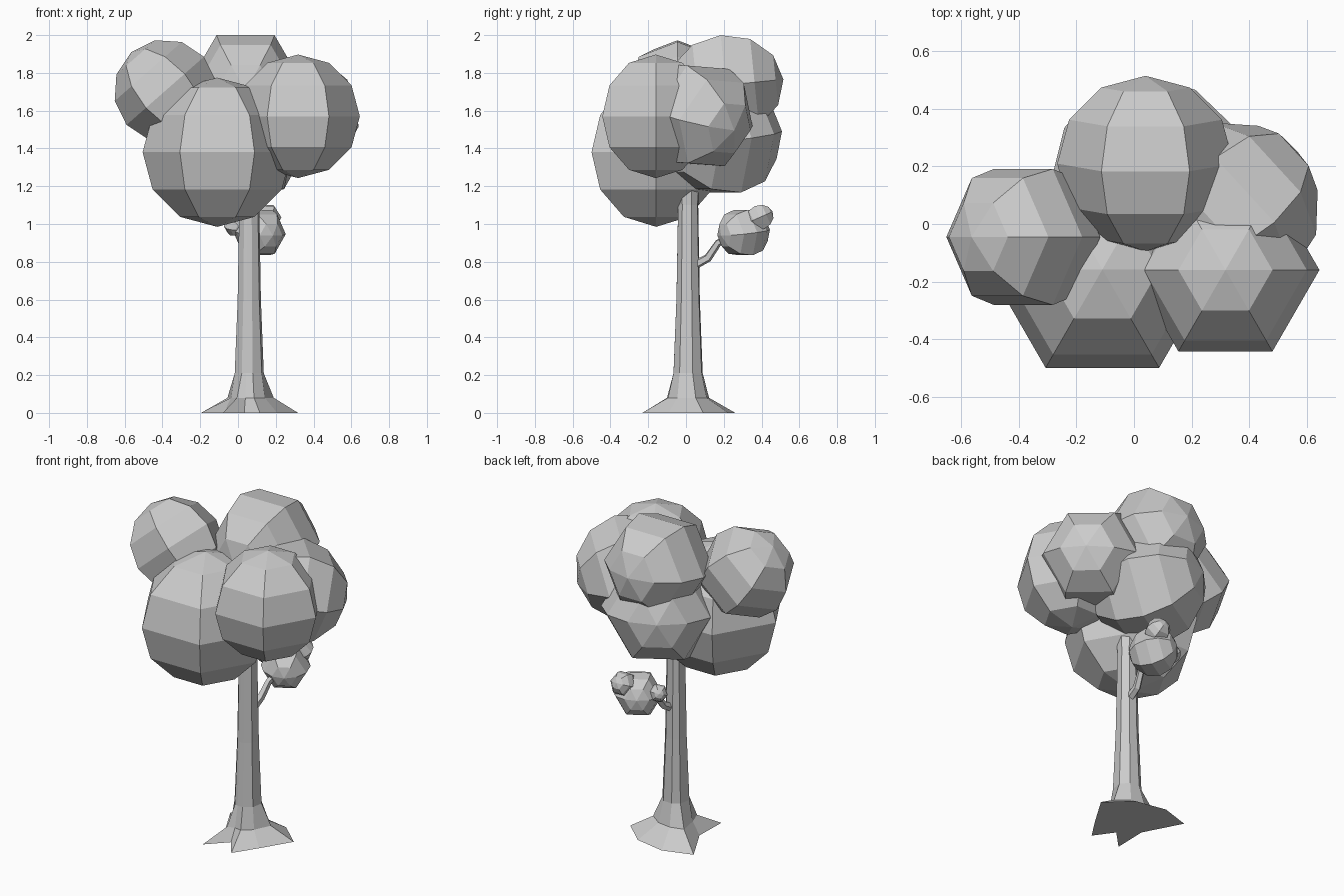
import bpy, bmesh
from math import cos, sin, radians
from mathutils import Vector, Matrix

if "Cube" in bpy.data.objects:
    bpy.data.objects.remove(bpy.data.objects["Cube"])


def finish(bm, name):
    bmesh.ops.recalc_face_normals(bm, faces=bm.faces)
    me = bpy.data.meshes.new(name)
    bm.to_mesh(me)
    bm.free()
    ob = bpy.data.objects.new(name, me)
    bpy.context.collection.objects.link(ob)
    return ob


def puff(name, center, r, axis=(0, 0, 1), side=(1, 0, 0)):
    """Six-sided faceted ball; axis is its pole, side points at a corner."""
    z = Vector(axis).normalized()
    y = Vector(side)
    y = (y - z * y.dot(z)).normalized()
    x = y.cross(z)
    rot = Matrix((x, y, z)).transposed().to_4x4()
    bm = bmesh.new()
    bmesh.ops.create_uvsphere(bm, u_segments=6, v_segments=6, radius=r,
                              matrix=Matrix.Translation(center) @ rot)
    return finish(bm, name)


def loft(name, rings):
    """Skin a list of equal-length point rings and cap both ends."""
    bm = bmesh.new()
    loops = [[bm.verts.new(p) for p in ring] for ring in rings]
    n = len(loops[0])
    for a, b in zip(loops, loops[1:]):
        for i in range(n):
            j = (i + 1) % n
            bm.faces.new((a[i], a[j], b[j], b[i]))
    bm.faces.new(loops[0][::-1])
    bm.faces.new(loops[-1])
    return finish(bm, name)


# Trunk with uneven root flare
angles = [17, 62, 107, 143, 195, 240, 258, 283, 325]
root_r = [.27, .24, .26, .32, .14, .28, .13, .25, .18]
foot_r = [.135, .11, .115, .145, .10, .13, .10, .11, .10]
levels = [(0, root_r), (.08, foot_r), (.21, [.08] * 9), (.6, [.064] * 9),
          (1.1, [.055] * 9), (1.3, [.07] * 9)]
loft("trunk", [[(.06 + r * cos(radians(a)), .012 + r * sin(radians(a)), z)
                for a, r in zip(angles, radii)] for z, radii in levels])

# Side branch
path = [(.07, .03, .775), (.075, .115, .82), (.09, .17, .90), (.11, .27, .95)]
rings = []
for i, p in enumerate(path):
    d = Vector(path[min(i + 1, 3)]) - Vector(path[max(i - 1, 0)])
    q = d.to_track_quat('Z', 'Y')
    r = .026 - .003 * i
    rings.append([Vector(p) + q @ Vector((r * cos(radians(a)), r * sin(radians(a)), 0))
                  for a in range(0, 360, 72)])
loft("side_branch", rings)

# Main crown
puff("crown_front", (-.11, -.158, 1.38), .395)
puff("crown_front_right", (.318, -.16, 1.57), .327)
puff("crown_top", (.04, .21, 1.735), .307, (0, .995, .1))
puff("crown_left", (-.385, -.045, 1.705), .273, (-.66, 0, .75))
puff("crown_right", (.345, .06, 1.575), .305, (.72, .64, -.26), (-.82, .57, 0))
puff("crown_back", (.05, .175, 1.455), .335, (-.5, .83, .12), (.83, .5, 0))

# Small foliage on the side branch
puff("sprig_main", (.113, .305, .955), .14, (-.5, .83, .12), (.83, .5, 0))
puff("sprig_outer", (.155, .39, 1.035), .075, (0, .9, .4))
puff("sprig_inner", (-.02, .30, .99), .055, (-.6, .7, .3))
